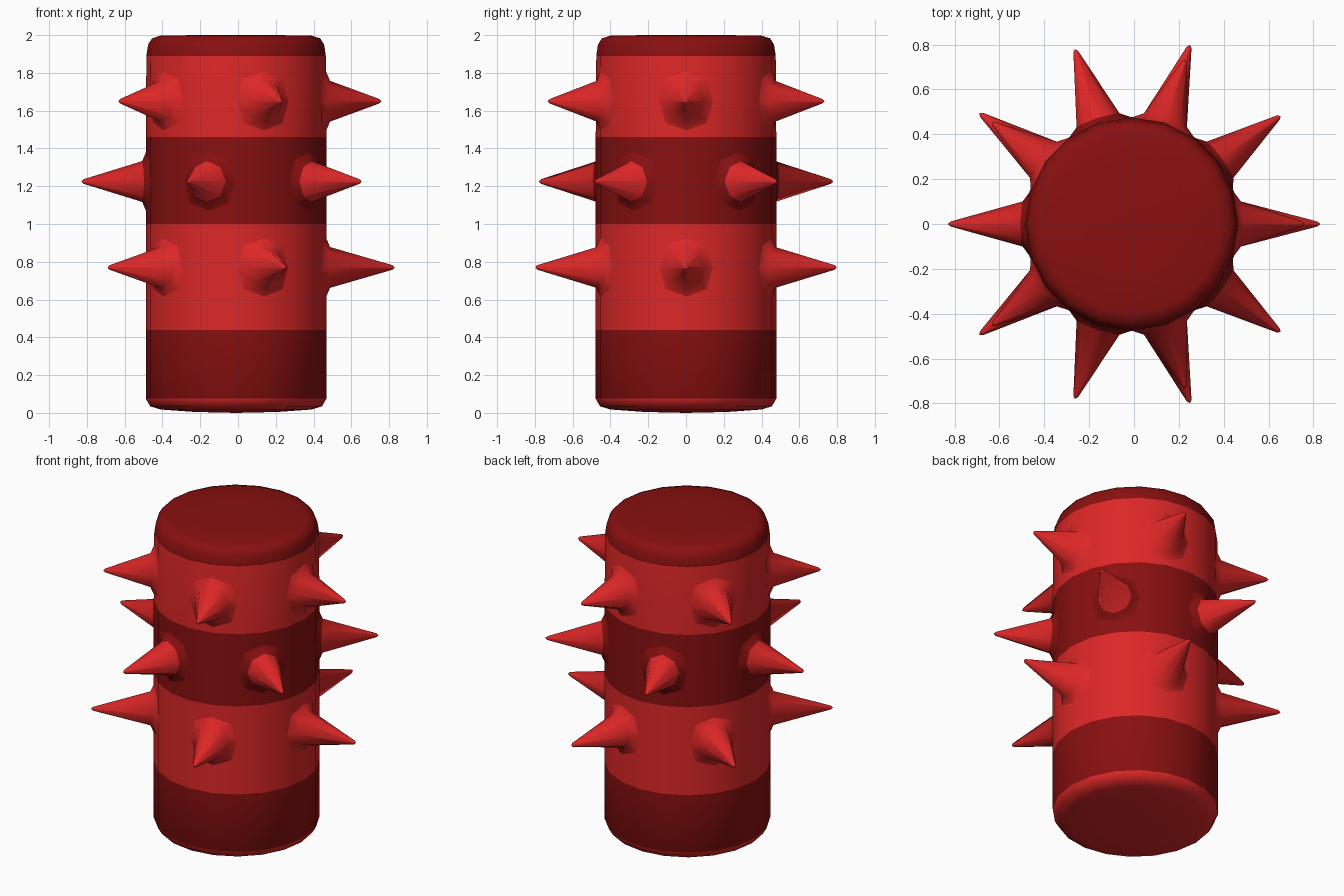
import bpy, bmesh, math
from mathutils import Vector

cube = bpy.data.objects.get("Cube")
if cube:
    bpy.data.objects.remove(cube, do_unlink=True)

CENTER_X = -0.01
RADIUS = 0.478


def make_material(name, color):
    mat = bpy.data.materials.new(name)
    mat.use_nodes = True
    mat.diffuse_color = color
    mat.node_tree.nodes["Principled BSDF"].inputs["Base Color"].default_value = color
    return mat


bright = make_material("bright red", (0.72, 0.02, 0.02, 1))
dark = make_material("dark red", (0.25, 0.005, 0.005, 1))


def finish(name, bm, angle):
    bmesh.ops.recalc_face_normals(bm, faces=bm.faces[:])
    mesh = bpy.data.meshes.new(name)
    bm.to_mesh(mesh)
    bm.free()
    mesh.materials.append(bright)
    mesh.materials.append(dark)
    obj = bpy.data.objects.new(name, mesh)
    bpy.context.collection.objects.link(obj)
    bpy.ops.object.select_all(action='DESELECT')
    obj.select_set(True)
    bpy.context.view_layer.objects.active = obj
    bpy.ops.object.shade_smooth_by_angle(angle=math.radians(angle))
    return obj


def bridge(bm, rings, colors):
    # Join successive rings of points with quads, one colour per strip
    loops = [[bm.verts.new(p) for p in ring] for ring in rings]
    for a, b, color in zip(loops, loops[1:], colors):
        for i in range(len(a)):
            j = (i + 1) % len(a)
            bm.faces.new((a[i], a[j], b[j], b[i])).material_index = color
    return loops


# Banded body: radius, height, colour of the strip above (0 bright, 1 dark)
profile = [(0.22, 0.005, 0), (0.40, 0.018, 0), (0.455, 0.035, 0),
           (RADIUS, 0.075, 1), (RADIUS, 0.44, 0), (RADIUS, 1.0, 1),
           (RADIUS, 1.46, 0), (0.475, 1.89, 1), (0.466, 1.95, 1),
           (0.445, 1.983, 1), (0.40, 1.997, 1), (0.22, 2.0, 1)]
SIDES = 20
bm = bmesh.new()
rings = [[(CENTER_X + r * math.cos(math.tau * i / SIDES),
           r * math.sin(math.tau * i / SIDES), z) for i in range(SIDES)]
         for r, z, c in profile]
loops = bridge(bm, rings, [c for r, z, c in profile])
for loop, color, height in ((loops[0], 0, 0.0), (loops[-1], 1, 2.0)):
    center = bm.verts.new((CENTER_X, 0, height))
    for i in range(SIDES):
        bm.faces.new((loop[i], loop[(i + 1) % SIDES], center)).material_index = color
finish("banded_body", bm, 50)


def spike(name, angle, height, reach, skirt_color):
    # Eight-sided cone whose flared skirt follows the curve of the body
    out = Vector((math.cos(angle), math.sin(angle), 0))
    side = Vector((-math.sin(angle), math.cos(angle), 0))
    origin = Vector((CENTER_X, 0, height))

    def ring(half, surface):
        points = []
        for k in range(8):
            a = math.tau * k / 8 + math.pi / 2
            t = half * 0.93 * math.cos(a)
            depth = math.sqrt(surface ** 2 - t ** 2)
            points.append(origin + out * depth + side * t
                          + Vector((0, 0, half * math.sin(a))))
        return points

    bm = bmesh.new()
    loops = bridge(bm, [ring(0.17, RADIUS - 0.007), ring(0.108, 0.497),
                        ring(0.012, reach - 0.012)], [skirt_color, 0])
    tip = bm.verts.new(origin + out * reach)
    for i in range(8):
        bm.faces.new((loops[-1][i], loops[-1][(i + 1) % 8], tip))
    finish(name, bm, 50)


# Three rows of five spikes, the middle row turned half a step
rows = [("lower", 0.77, 0.84, 0, 0),
        ("middle", 1.225, 0.82, math.pi, 1),
        ("upper", 1.65, 0.77, 0, 0)]
for label, height, reach, start, skirt in rows:
    for n in range(5):
        spike(f"{label}_spike_{n + 1}", start + math.tau * n / 5, height, reach, skirt)
